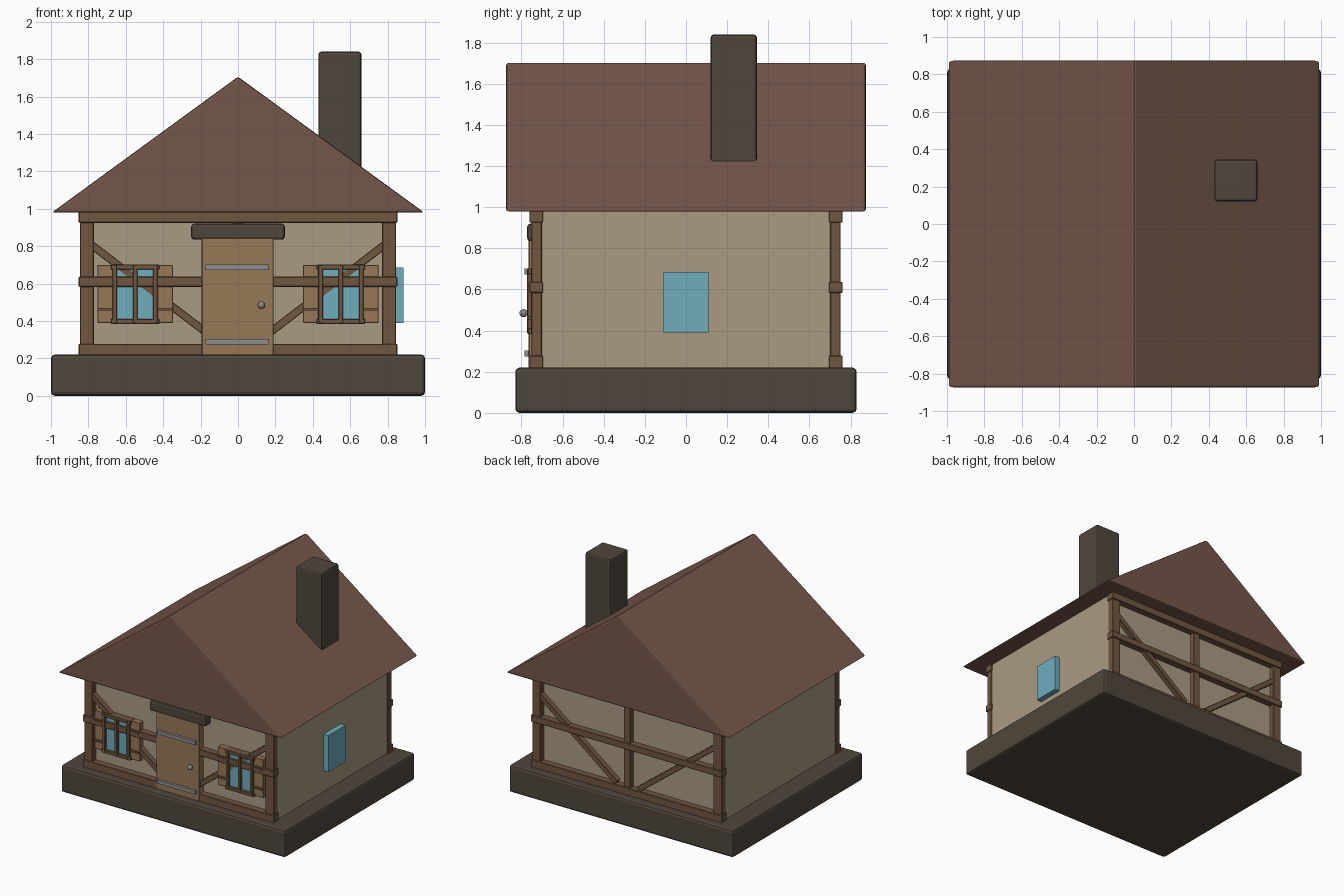
import bpy, bmesh, math
from mathutils import Vector

if "Cube" in bpy.data.objects:
    bpy.data.objects.remove(bpy.data.objects["Cube"])


def mat(name, r, g, b):
    m = bpy.data.materials.new(name)
    lin = [(c / 255) ** 2.2 for c in (r, g, b)]
    m.diffuse_color = (*lin, 1)
    m.use_nodes = True
    m.node_tree.nodes["Principled BSDF"].inputs["Base Color"].default_value = m.diffuse_color
    return m


STONE = mat("stone", 80, 72, 62)
PLASTER = mat("plaster", 168, 154, 131)
WOOD = mat("timber", 112, 87, 66)
PLANK = mat("plank", 150, 120, 88)
ROOF = mat("roof", 116, 87, 75)
GLASS = mat("glass", 110, 171, 187)
IRON = mat("iron", 140, 140, 142)


def finish(name, bm, material, bevel=0.0, segments=1):
    bmesh.ops.recalc_face_normals(bm, faces=bm.faces[:])
    me = bpy.data.meshes.new(name)
    bm.to_mesh(me)
    bm.free()
    ob = bpy.data.objects.new(name, me)
    bpy.context.collection.objects.link(ob)
    me.materials.append(material)
    if bevel:
        mod = ob.modifiers.new("bevel", "BEVEL")
        mod.width, mod.segments = bevel, segments
    return ob


def box(name, x, y, z, material, bevel=0.0, segments=1):
    """Box from (min, max) ranges."""
    bm = bmesh.new()
    bmesh.ops.create_cube(bm, size=1)
    for v in bm.verts:
        v.co = Vector([(a + b) / 2 + c * (b - a) for (a, b), c in zip((x, y, z), v.co)])
    return finish(name, bm, material, bevel, segments)


def mirrored(side, a, b):
    return tuple(sorted((side * a, side * b)))


def brace(name, p, q, y, width):
    """Slanted timber in the xz plane."""
    p, q = Vector((p[0], 0, p[1])), Vector((q[0], 0, q[1]))
    d = q - p
    ob = box(name, (-d.length / 2, d.length / 2), (-0.025, 0.025), (-width / 2, width / 2), WOOD, 0.003)
    ob.location = (p + q) / 2 + Vector((0, y, 0))
    ob.rotation_euler.y = -math.atan2(d.z, d.x)


# Stone base, plaster walls
box("base", (-1, 1), (-0.83, 0.83), (0, 0.22), STONE, 0.02, 2)
box("walls", (-0.84, 0.84), (-0.71, 0.71), (0.2, 1.0), PLASTER)

# Gabled roof prism
bm = bmesh.new()
ends = [[bm.verts.new((x, y, z)) for x, z in ((-0.995, 0.98), (0.995, 0.98), (0, 1.706))]
        for y in (-0.875, 0.875)]
bm.faces.new(ends[0])
bm.faces.new(ends[1])
for i in range(3):
    j = (i + 1) % 3
    bm.faces.new((ends[0][i], ends[0][j], ends[1][j], ends[1][i]))
finish("roof", bm, ROOF, 0.012, 2)

# Chimney
box("chimney", (0.43, 0.66), (0.12, 0.345), (1.08, 1.84), STONE, 0.015, 2)

# Timber framing on front and back
for face, s in (("front", -1), ("back", 1)):
    beam_y = mirrored(s, 0.695, 0.762)
    post_y = mirrored(s, 0.70, 0.752)
    for part, z in (("sill", (0.21, 0.278)), ("rail", (0.583, 0.637)), ("plate", (0.925, 0.99))):
        box(f"{face}_{part}", (-0.852, 0.852), beam_y, z, WOOD, 0.004)
    box(f"{face}_middle_post", (-0.03, 0.03), post_y, (0.22, 0.98), WOOD, 0.004)
    for t in (-1, 1):
        box(f"{face}_corner_post", mirrored(t, 0.77, 0.845), post_y, (0.22, 0.98), WOOD, 0.004)
        brace(f"{face}_brace", (t * 0.79, 0.812), (t * 0.10, 0.285), s * 0.725, 0.042)

# Door with lintel, straps and knob
box("door", (-0.195, 0.19), (-0.765, -0.69), (0.21, 0.85), PLANK, 0.004)
box("lintel", (-0.25, 0.25), (-0.772, -0.69), (0.835, 0.92), STONE, 0.015, 2)
for z in (0.275, 0.673):
    box("door_strap", (-0.173, 0.167), (-0.785, -0.76), (z, z + 0.028), IRON)
bm = bmesh.new()
bmesh.ops.create_uvsphere(bm, u_segments=12, v_segments=8, radius=0.02)
bmesh.ops.translate(bm, verts=bm.verts[:], vec=(0.125, -0.79, 0.485))
finish("door_knob", bm, IRON)

# Front windows with shutters
for s in (-1, 1):
    c = s * 0.55
    box("window_glass", (c - 0.11, c + 0.11), (-0.75, -0.70), (0.39, 0.69), GLASS)
    for dx in (-0.108, 0, 0.108):
        box("window_upright", (c + dx - 0.012, c + dx + 0.012), (-0.772, -0.70), (0.385, 0.70), WOOD, 0.003)
    for z in (0.383, 0.675):
        box("window_crossbar", (c - 0.13, c + 0.13), (-0.77, -0.70), (z, z + 0.027), WOOD, 0.003)
    for t in (-1, 1):
        sx = c + t * 0.16
        box("shutter", (sx - 0.042, sx + 0.042), (-0.754, -0.70), (0.39, 0.70), PLANK, 0.003)
        for z in (0.455, 0.612):
            box("shutter_batten", (sx - 0.04, sx + 0.04), (-0.768, -0.74), (z, z + 0.014), WOOD)

# Plain window on the right wall
box("side_window", (0.82, 0.885), (-0.11, 0.11), (0.39, 0.685), GLASS)
